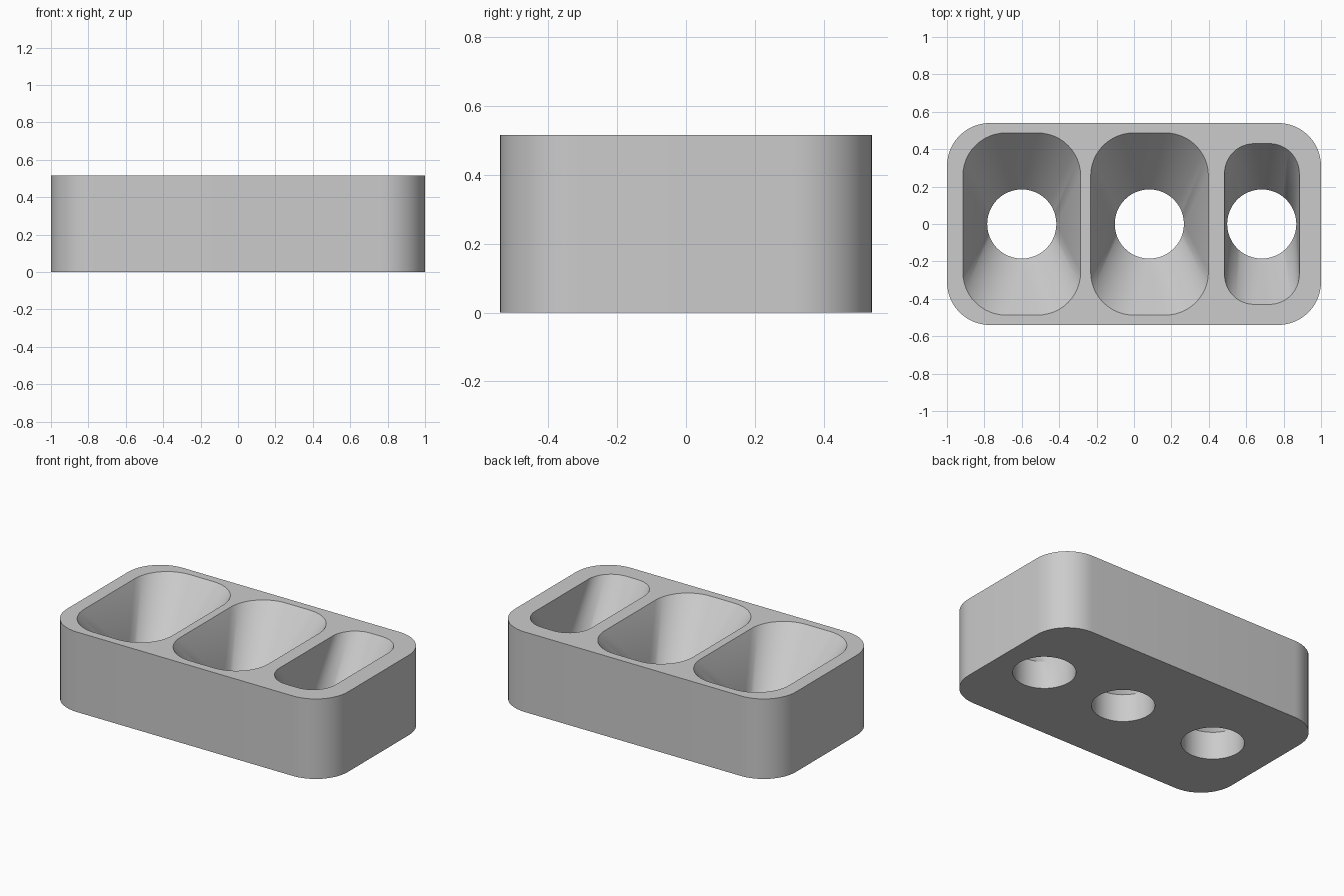
import bpy, bmesh
from math import cos, sin, pi

cube = bpy.data.objects.get("Cube")
if cube:
    bpy.data.objects.remove(cube, do_unlink=True)

HEIGHT = 0.515      # overall height
THROAT = 0.18       # top of the round outlets
HOLE = 0.185        # outlet radius
STEPS = 12          # segments per rounded corner


def ring(bm, cx, hx, hy, r, z):
    """Rounded rectangle loop; a circle when both half sizes equal r."""
    verts = []
    for q, (sx, sy) in enumerate([(1, 1), (-1, 1), (-1, -1), (1, -1)]):
        for i in range(STEPS + 1):
            a = (q + i / STEPS) * pi / 2
            verts.append(bm.verts.new((cx + sx * (hx - r) + r * cos(a),
                                       sy * (hy - r) + r * sin(a), z)))
    return verts


def loft(bm, a, b):
    for i in range(len(a)):
        j = (i + 1) % len(a)
        bm.faces.new((a[i], a[j], b[j], b[i]))


bm = bmesh.new()

# Outer wall
loft(bm, ring(bm, 0, 1, 0.54, 0.23, 0), ring(bm, 0, 1, 0.54, 0.23, HEIGHT))

# Funnel pockets: round outlet below, rounded rectangular mouth above
for hole_x, mouth_x, hx, hy, r in [(-0.6, -0.6, 0.315, 0.487, 0.23),
                                   (0.082, 0.083, 0.315, 0.487, 0.23),
                                   (0.683, 0.684, 0.2, 0.43, 0.16)]:
    low = ring(bm, hole_x, HOLE, HOLE, HOLE, 0)
    throat = ring(bm, hole_x, HOLE, HOLE, HOLE, THROAT)
    mouth = ring(bm, mouth_x, hx, hy, r, HEIGHT)
    loft(bm, low, throat)
    loft(bm, throat, mouth)
bmesh.ops.remove_doubles(bm, verts=bm.verts[:], dist=0.0005)

# Flat top and underside around the openings
for z in (0, HEIGHT):
    rim = [e for e in bm.edges if e.is_boundary
           and all(abs(v.co.z - z) < 0.001 for v in e.verts)]
    bmesh.ops.triangle_fill(bm, edges=rim, use_beauty=True, normal=(0, 0, 1))
bmesh.ops.recalc_face_normals(bm, faces=bm.faces[:])

mesh = bpy.data.meshes.new("funnel_block")
bm.to_mesh(mesh)
bm.free()
block = bpy.data.objects.new("funnel_block", mesh)
bpy.context.collection.objects.link(block)

# Plain grey
grey = bpy.data.materials.new("light_grey")
grey.use_nodes = True
colour = (0.6, 0.6, 0.6, 1)
grey.diffuse_color = colour
grey.node_tree.nodes["Principled BSDF"].inputs["Base Color"].default_value = colour
mesh.materials.append(grey)

bpy.ops.object.select_all(action="DESELECT")
block.select_set(True)
bpy.context.view_layer.objects.active = block
bpy.ops.object.shade_smooth_by_angle(angle=pi / 6)
